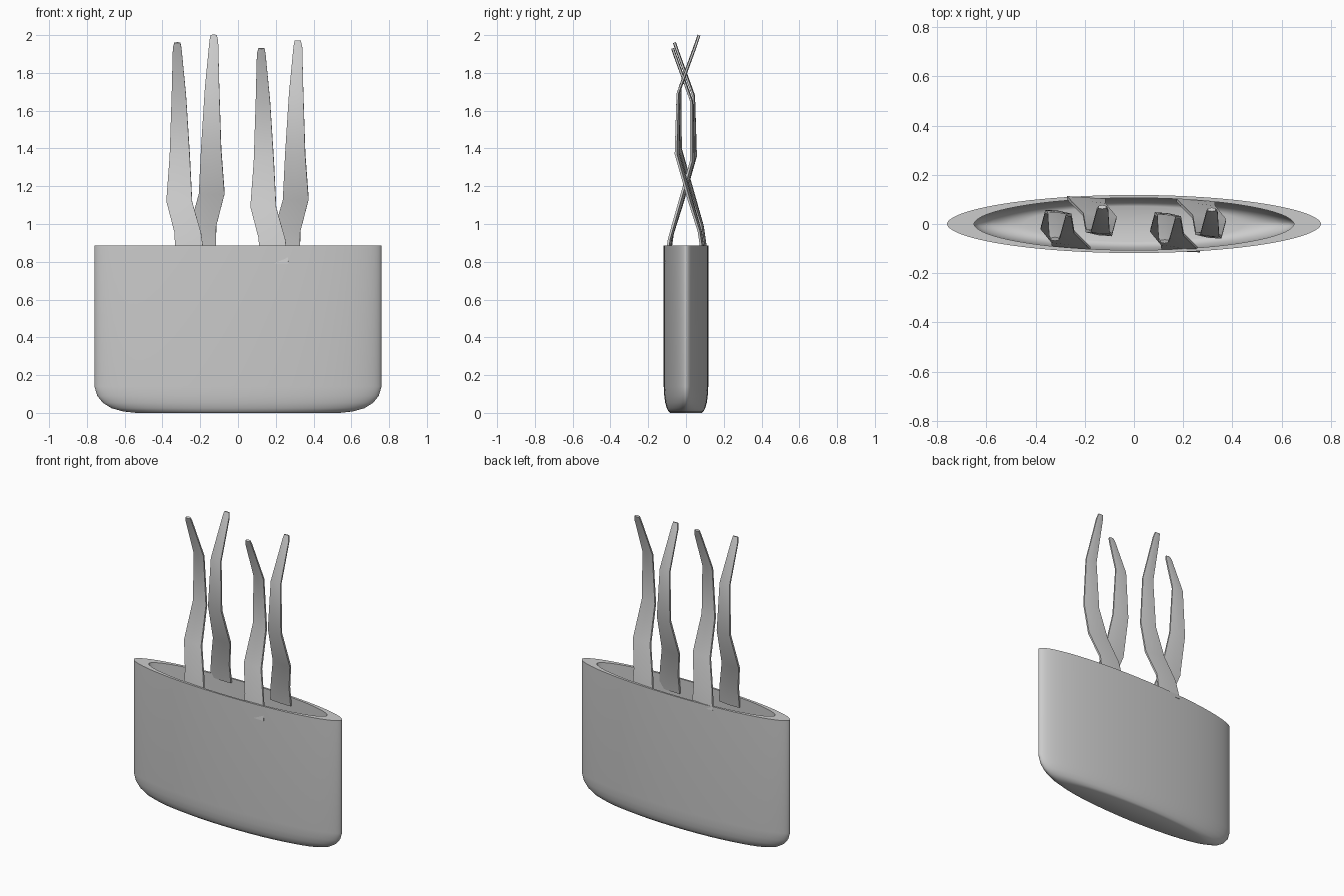
import bpy, bmesh, math
from mathutils import Matrix, Vector

if "Cube" in bpy.data.objects:
    bpy.data.objects.remove(bpy.data.objects["Cube"])


def make_object(name, bm, angle):
    bmesh.ops.recalc_face_normals(bm, faces=bm.faces)
    mesh = bpy.data.meshes.new(name)
    bm.to_mesh(mesh)
    bm.free()
    obj = bpy.data.objects.new(name, mesh)
    bpy.context.collection.objects.link(obj)
    bpy.ops.object.select_all(action='DESELECT')
    obj.select_set(True)
    bpy.context.view_layer.objects.active = obj
    bpy.ops.object.shade_smooth_by_angle(angle=math.radians(angle))
    return obj


def loft(rings):
    """Skin a list of closed rings and cap both ends."""
    bm = bmesh.new()
    loops = [[bm.verts.new(p) for p in ring] for ring in rings]
    n = len(loops[0])
    for a, b in zip(loops, loops[1:]):
        for i in range(n):
            j = (i + 1) % n
            bm.faces.new((a[i], a[j], b[j], b[i]))
    bm.faces.new(loops[0])
    bm.faces.new(loops[-1])
    return bm


def oval(a, b, z, n=96):
    ring = []
    for i in range(n):
        t = 2 * math.pi * i / n
        s = math.sin(t)
        ring.append((a * math.cos(t), b * math.copysign(abs(s) ** 1.08, s), z))
    return ring


# Narrow oval planter: outer wall upward, rim, inner wall down to the floor
planter_profile = [
    (0.54, 0.083, 0.0), (0.61, 0.093, 0.008), (0.67, 0.102, 0.025),
    (0.715, 0.110, 0.053), (0.745, 0.115, 0.09), (0.76, 0.118, 0.14),
    (0.76, 0.118, 0.885),
    (0.65, 0.106, 0.885), (0.65, 0.106, 0.14), (0.63, 0.102, 0.09),
    (0.58, 0.094, 0.05), (0.51, 0.082, 0.03), (0.45, 0.072, 0.025),
]
make_object("planter", loft([oval(*p) for p in planter_profile]), 40)

# Leaf sections: z, half width, centre x, centre y, yaw offset of the edges
leaf_sections = [
    (0.82, 0.078, -0.030, -0.098, -0.005),
    (0.95, 0.070, -0.040, -0.079, -0.005),
    (1.12, 0.068, -0.086, -0.028, -0.008),
    (1.36, 0.053, -0.083, 0.040, -0.008),
    (1.68, 0.038, -0.088, 0.036, -0.003),
    (1.93, 0.023, -0.097, -0.055, 0.0),
    (1.96, 0.016, -0.096, -0.065, 0.0),
]


def leaf(name, matrix):
    centres = [Vector((x, y, z)) for z, w, x, y, s in leaf_sections]
    rings = []
    for i, (z, w, x, y, s) in enumerate(leaf_sections):
        d = centres[min(i + 1, len(centres) - 1)] - centres[max(i - 1, 0)]
        side = Vector((w, s, 0))
        normal = side.cross(d).normalized() * 0.010
        if z > 1.5:
            normal *= 0.8
        rings.append([matrix @ (centres[i] + side * u + normal * v)
                      for u, v in ((-1, -0.6), (0, -1), (1, -0.6),
                                   (1, 0.6), (0, 1), (-1, 0.6))])
    make_object(name, loft(rings), 35)


# Two pairs of leaves; each back leaf is its front leaf turned half way round
for side, offset in (("left", (-0.225, 0.004, 0)), ("right", (0.22, -0.006, -0.03))):
    base = Matrix.Translation(offset)
    leaf(side + "_front_leaf", base)
    leaf(side + "_back_leaf", base @ Matrix.Translation((0, 0, 0.04))
         @ Matrix.Rotation(math.pi, 4, 'Z'))
